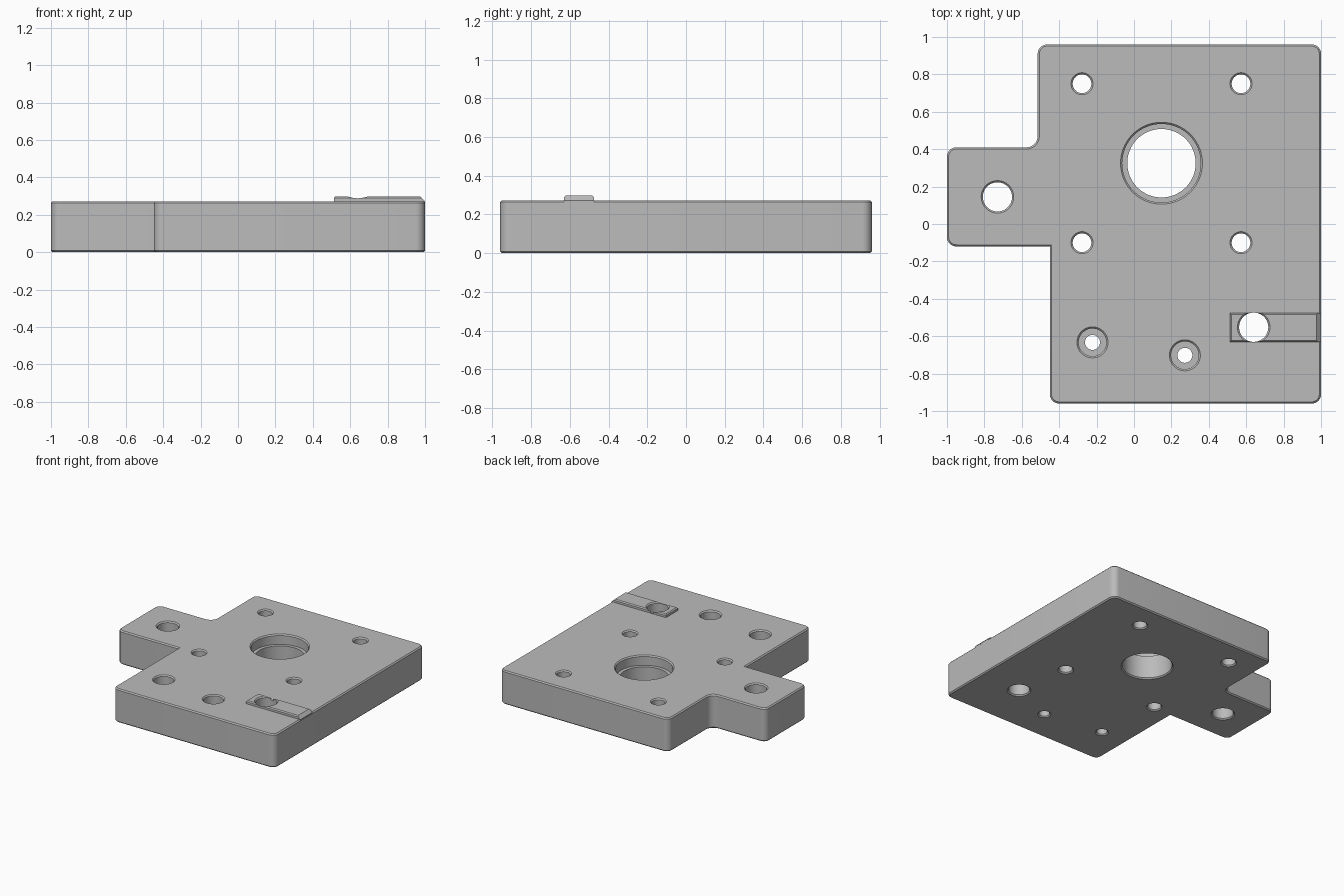
import bpy, bmesh, math
from mathutils import Vector

if "Cube" in bpy.data.objects:
    bpy.data.objects.remove(bpy.data.objects["Cube"])

TOP = 0.272     # plate thickness
PAD_TOP = 0.297
CH = 0.009      # edge chamfer

# One machined-metal grey
metal = bpy.data.materials.new("machined grey")
metal.use_nodes = True
grey = (0.5, 0.5, 0.5, 1)
metal.diffuse_color = grey
metal.node_tree.nodes["Principled BSDF"].inputs["Base Color"].default_value = grey


def make_object(name, bm):
    bmesh.ops.recalc_face_normals(bm, faces=bm.faces)
    mesh = bpy.data.meshes.new(name)
    bm.to_mesh(mesh)
    bm.free()
    mesh.materials.append(metal)
    obj = bpy.data.objects.new(name, mesh)
    bpy.context.collection.objects.link(obj)
    return obj


def rounded_outline(corners, steps=8):
    """Fillet each (x, y, radius) right-angle corner of a polygon."""
    pts = []
    for i, (x, y, r) in enumerate(corners):
        p = Vector((x, y))
        if r == 0:
            pts.append(p)
            continue
        a = (Vector(corners[i - 1][:2]) - p).normalized()
        b = (Vector(corners[(i + 1) % len(corners)][:2]) - p).normalized()
        centre = p + (a + b) * r
        for k in range(steps + 1):
            t = math.pi / 2 * k / steps
            pts.append(centre - b * r * math.cos(t) - a * r * math.sin(t))
    return pts


def add_lathe(bm, x, y, profile, n=64):
    """Closed solid of revolution from (radius, z) pairs."""
    rings = []
    for r, z in profile:
        rings.append([bm.verts.new((x + r * math.cos(math.tau * k / n),
                                    y + r * math.sin(math.tau * k / n), z))
                      for k in range(n)])
    for lo, hi in zip(rings, rings[1:]):
        for k in range(n):
            j = (k + 1) % n
            bm.faces.new((lo[k], lo[j], hi[j], hi[k]))
    bm.faces.new(rings[0][::-1])
    bm.faces.new(rings[-1])


def add_hole(bm, x, y, r, bore=None, depth=0, top=TOP):
    """Through hole, chamfered at both mouths, with optional counterbore."""
    over = CH + 0.05
    profile = [(r + over, -0.05), (r, CH)]
    if bore:
        profile += [(r, top - depth), (bore, top - depth)]
    wide = bore or r
    profile += [(wide, top - CH), (wide + over, top + 0.05)]
    add_lathe(bm, x, y, profile)


def apply_boolean(target, other, operation):
    mod = target.modifiers.new(operation.title(), 'BOOLEAN')
    mod.operation = operation
    mod.solver = 'EXACT'
    mod.object = other
    bpy.context.view_layer.objects.active = target
    bpy.ops.object.modifier_apply(modifier=mod.name)
    bpy.data.objects.remove(other)


# Plate: filleted outline with a side lug, extruded, rims chamfered
R = 0.05
outline = rounded_outline([
    (-0.45, -0.96, R), (1.0, -0.96, R), (1.0, 0.96, R), (-0.515, 0.96, R),
    (-0.515, 0.41, 0.06), (-1.0, 0.41, R), (-1.0, -0.12, R), (-0.45, -0.12, 0)])
bm = bmesh.new()
base = bm.faces.new([bm.verts.new((p.x, p.y, 0)) for p in outline])
ext = bmesh.ops.extrude_face_region(bm, geom=[base], use_keep_orig=True)
for v in ext["geom"]:
    if isinstance(v, bmesh.types.BMVert):
        v.co.z = TOP
bmesh.ops.recalc_face_normals(bm, faces=bm.faces)
rims = [e for e in bm.edges if abs(e.verts[0].co.z - e.verts[1].co.z) < 1e-5]
bmesh.ops.bevel(bm, geom=rims, offset=CH, segments=1, affect='EDGES')
plate = make_object("base_plate", bm)

# Raised locating pad: side profile extruded across y, long edges chamfered
bm = bmesh.new()
side = [(0.512, 0.2), (0.999, 0.2), (0.999, TOP), (0.975, PAD_TOP),
        (0.52, PAD_TOP), (0.512, PAD_TOP - 0.008)]
face = bm.faces.new([bm.verts.new((x, -0.63, z)) for x, z in side])
ext = bmesh.ops.extrude_face_region(bm, geom=[face], use_keep_orig=True)
for v in ext["geom"]:
    if isinstance(v, bmesh.types.BMVert):
        v.co.y = -0.475
bmesh.ops.recalc_face_normals(bm, faces=bm.faces)
long_edges = [e for e in bm.edges
              if abs(e.verts[0].co.y - e.verts[1].co.y) < 1e-5
              and min(v.co.z for v in e.verts) > PAD_TOP - 0.001]
bmesh.ops.bevel(bm, geom=long_edges, offset=0.008, segments=1, affect='EDGES')
apply_boolean(plate, make_object("locating_pad", bm), 'UNION')

# Holes
bm = bmesh.new()
for x in (-0.278, 0.572):
    for y in (-0.1, 0.75):
        add_hole(bm, x, y, 0.05)                      # bolt pattern
add_hole(bm, 0.147, 0.325, 0.183, 0.21, 0.08)         # main bearing bore
add_hole(bm, -0.73, 0.145, 0.078)                     # lug hole
add_hole(bm, 0.64, -0.552, 0.078, top=PAD_TOP)        # pad hole
add_hole(bm, -0.222, -0.633, 0.04, 0.074, 0.16)       # counterbored screws
add_hole(bm, 0.272, -0.702, 0.04, 0.074, 0.16)
cutter = make_object("hole_cutters", bm)
cutter.hide_render = True
apply_boolean(plate, cutter, 'DIFFERENCE')

# Smooth round walls, crisp chamfers
bpy.ops.object.select_all(action='DESELECT')
plate.select_set(True)
bpy.context.view_layer.objects.active = plate
bpy.ops.object.shade_smooth_by_angle(angle=math.radians(25))
